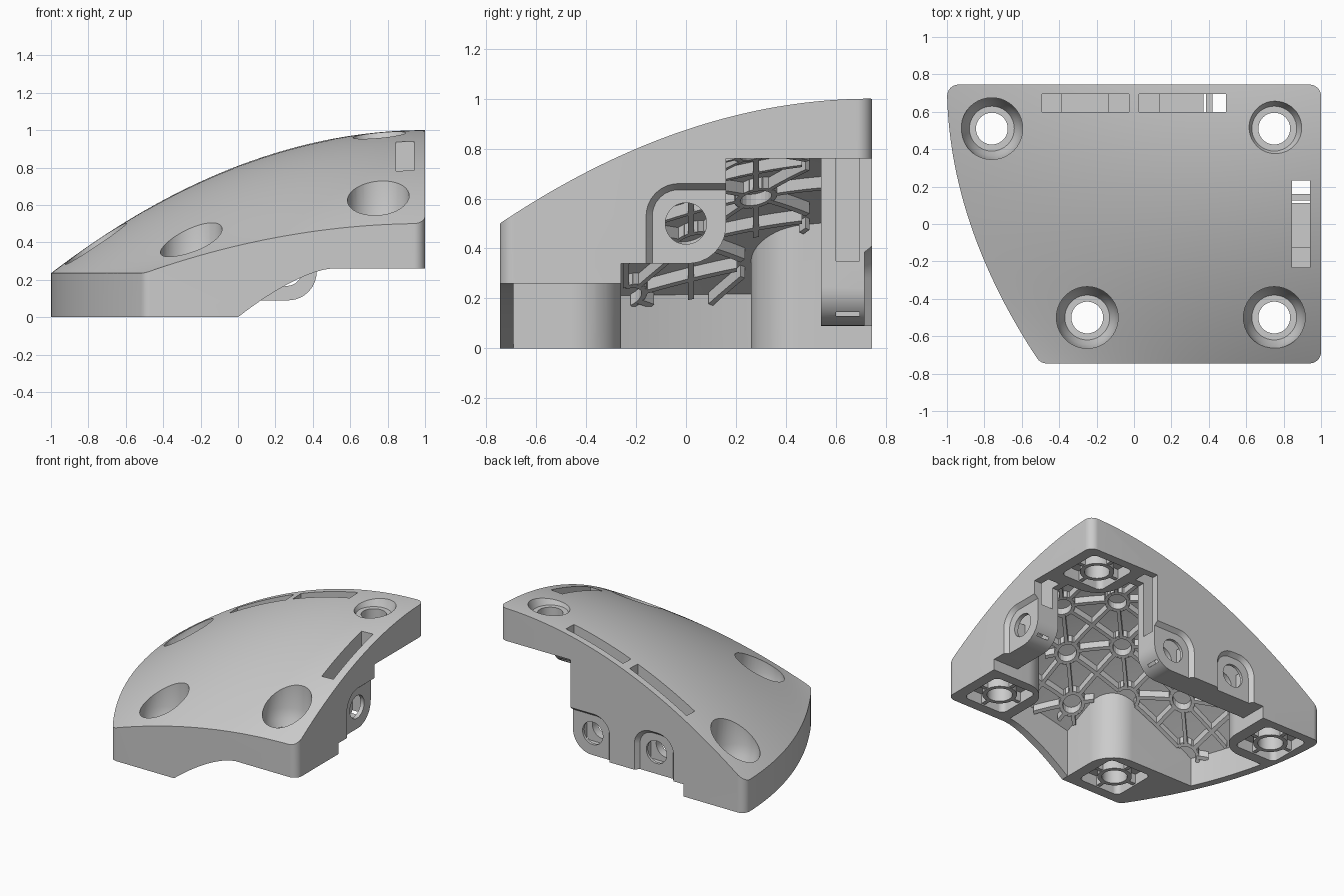
import bpy, bmesh, math
from mathutils import Vector as V

if "Cube" in bpy.data.objects:
    bpy.data.objects.remove(bpy.data.objects["Cube"])

HX, HY, RIM, SKIN = 1.0, 0.745, 0.235, 0.06
# screw posts: hole x, hole y, underside z, inner corner x, inner corner y
POSTS = [(-.76, .51, 0, -.5, .26), (.75, .51, .76, .5, .26),
         (-.25, -.5, 0, 0, -.26), (.75, -.5, .26, .5, -.26)]


def left_x(y):
    return -1 + .225 * (HY - y) ** 2


def top_z(x, y):
    zr = 1 - .225 * (HY - y) ** 2
    return zr - (zr - RIM) * ((1 - x) / (1 - left_x(y))) ** 2


def make(name, verts, faces):
    bm = bmesh.new()
    vs = [bm.verts.new(v) for v in verts]
    for f in faces:
        bm.faces.new([vs[i] for i in f])
    bmesh.ops.recalc_face_normals(bm, faces=bm.faces)
    me = bpy.data.meshes.new(name)
    bm.to_mesh(me)
    bm.free()
    ob = bpy.data.objects.new(name, me)
    bpy.context.collection.objects.link(ob)
    return ob


def fillet(pts, n=8):
    """Polygon of (x, y[, radius]) to a list of points with round corners."""
    out = []
    for i, q in enumerate(pts):
        p = V(q[:2])
        r = q[2] if len(q) > 2 else 0
        if not r:
            out.append(p)
            continue
        a = (V(pts[i - 1][:2]) - p).normalized()
        b = (V(pts[(i + 1) % len(pts)][:2]) - p).normalized()
        half = a.angle(b) / 2
        c = p + (a + b).normalized() * r / math.sin(half)
        t = r / math.tan(half)
        s, e = p + a * t - c, p + b * t - c
        out += [c + s.lerp(e, k / n).normalized() * r for k in range(n + 1)]
    return out


def prism(name, pts, axis, lo, hi, far=None):
    at = {'z': lambda p, t: (p[0], p[1], t), 'y': lambda p, t: (p[0], t, p[1]),
          'x': lambda p, t: (t, p[0], p[1])}[axis]
    n = len(pts)
    verts = [at(p, lo) for p in pts] + [at(p, hi) for p in (far or pts)]
    faces = [range(n), range(n, 2 * n)]
    faces += [(i, (i + 1) % n, (i + 1) % n + n, i + n) for i in range(n)]
    return make(name, verts, faces)


def box(name, x0, x1, y0, y1, z0, z1):
    return prism(name, [(x0, y0), (x1, y0), (x1, y1), (x0, y1)], 'z', z0, z1)


def circle(cx, cy, r, n=40):
    return [(cx + r * math.cos(2 * math.pi * i / n), cy + r * math.sin(2 * math.pi * i / n)) for i in range(n)]


def lathe(name, cx, cy, prof, n=40):
    verts = [(x, y, z) for r, z in prof for x, y in circle(cx, cy, r, n)]
    m = len(prof)
    faces = [(j * n + i, j * n + (i + 1) % n, (j + 1) * n + (i + 1) % n, (j + 1) * n + i)
             for j in range(m - 1) for i in range(n)]
    return make(name, verts, faces + [range(n), range((m - 1) * n, m * n)])


def boolean(ob, cutter, op='DIFFERENCE'):
    cutter.hide_render = True
    mod = ob.modifiers.new('cut', 'BOOLEAN')
    mod.operation, mod.solver, mod.object = op, 'EXACT', cutter
    bpy.context.view_layer.objects.active = ob
    bpy.ops.object.modifier_apply(modifier=mod.name)
    bpy.data.objects.remove(cutter)


def outline(left, front, right, back, r):
    y0, y1 = -HY + front, HY - back
    pts = [(left_x(y0) + left, y0, r), (HX - right, y0, r), (HX - right, y1, r), (left_x(y1) + left, y1, r)]
    ys = [y1 - .09 + (y0 - y1 + .18) * k / 24 for k in range(25)]
    return fillet(pts + [(left_x(y) + left, y) for y in ys])


def dome(name, drop, n=44):
    """Solid under the curved top, sunk by drop."""
    verts = []
    for low in (0, 1):
        for j in range(n + 1):
            y = -.8 + 1.6 * j / n
            for i in range(n + 1):
                x = left_x(y) - .08 + (1.13 - left_x(y)) * i / n
                verts.append((x, y, -1 if low else top_z(x, y) - drop))
    w, h = n + 1, (n + 1) ** 2
    grid = [(j * w + i, j * w + i + 1, (j + 1) * w + i + 1, (j + 1) * w + i) for j in range(n) for i in range(n)]
    rim = ([i for i in range(n)] + [j * w + n for j in range(n)]
           + [n * w + n - i for i in range(n)] + [(n - j) * w for j in range(n)])
    faces = grid + [[a + h for a in f] for f in grid]
    faces += [(a, b, b + h, a + h) for a, b in zip(rim, rim[1:] + rim[:1])]
    return make(name, verts, faces)


# outer body under the curved top
body = prism('cover_shell', outline(0, 0, 0, 0, .06), 'z', 0, 1.3)
boolean(body, dome('dome', 0), 'INTERSECT')

# hollow inside, leaving the walls and screw posts
cavity = prism('cavity', outline(.06, .055, .205, .205, .03), 'z', -.2, 1.3)
boolean(cavity, dome('dome_inner', SKIN), 'INTERSECT')
for hx, hy, zb, cx, cy in POSTS:
    ox, oy = math.copysign(1.4, hx), math.copysign(1.3, hy)
    post = prism('post', fillet([(cx, cy, .2), (ox, cy), (ox, oy), (cx, oy)], 14), 'z', -.5, 1.5)
    boolean(cavity, post)
boolean(body, cavity)

# stepped lower edges of front, right and back walls
arch = [(.5 * k / 12, .26 * (1 - (1 - k / 12) ** 1.5)) for k in range(13)]
boolean(body, prism('front_cut', arch + [(1.2, .26), (1.2, -.3), (0, -.3)], 'y', -.9, -.259))
boolean(body, prism('right_cut', fillet([(-.26, -.3), (-.26, .34), (.16, .34, .15), (.16, .76),
                                         (.9, .76), (.9, -.3)]), 'x', .42, 1.2))
boolean(body, prism('back_cut', fillet([(-.5, -.3), (-.5, .09), (.42, .09, .15), (.42, .76),
                                        (1.2, .76), (1.2, -.3)]), 'y', .535, .9))


# joining tabs: chamfered recess, insert slot from above and cross hole
def tab_outline(a, z, inset, is_open):
    hi = a + .22 if is_open else a + .16 - inset
    lo, top = a - .16 + inset, z + .16 - inset
    return fillet([(lo, z - .4), (hi, z - .4), (hi, top, 0 if is_open else .13 - inset), (lo, top, .13 - inset)])


for axis, a, z, wall, is_open in (('x', 0, .5, HX, True), ('y', .26, .25, HY, True), ('y', -.26, .25, HY, False)):
    # the recess runs out through the wall face so the chamfer stays clean
    boolean(body, prism('recess', tab_outline(a, z, .025, is_open), axis, wall - .03, wall + .01,
                        tab_outline(a, z, -.008, is_open)))
    s0, s1 = (.845, .94) if axis == 'x' else (.6, .695)
    for half, low in ((.232, z + .1), (.125, z - .12)):
        if axis == 'x':
            slot = box('slot', s0, s1, a - half, a + half, low, 1.3)
        else:
            slot = box('slot', a - half, a + half, s0, s1, low, 1.3)
        boolean(body, slot)
    boolean(body, prism('cross_hole', circle(a, z, .083), axis, .4 if axis == 'y' else .7, 1.1))

# screw bores from above, pockets from below
for hx, hy, zb, cx, cy in POSTS:
    f = zb + .17
    boolean(body, lathe('bore', hx, hy, [(.085, zb - .3), (.085, f), (.12, f), (.145, f + .05),
                                         (.165, f + .12), (.165, 1.4)]))
    h = .17
    sq = fillet([(hx - h, hy - h, .04), (hx + h, hy - h, .04), (hx + h, hy + h, .04), (hx - h, hy + h, .04)])
    boolean(body, prism('pocket', sq, 'z', zb - .1, zb + .08))

# screw rings and struts inside the pockets
for k, (hx, hy, zb, cx, cy) in enumerate(POSTS):
    ring = prism('screw_ring_%d' % k, circle(hx, hy, .115), 'z', zb + .005, zb + .1)
    boolean(ring, prism('ring_hole', circle(hx, hy, .085), 'z', zb - .1, zb + .3))
    for i in range(4):
        c, s = math.cos(i * math.pi / 2), math.sin(i * math.pi / 2)
        p, q = V((hx + c * .11, hy + s * .11)), V((hx + c * .18, hy + s * .18))
        o = V((-s, c)) * .014
        prism('pocket_strut_%d_%d' % (k, i), [p - o, q - o, q + o, p + o], 'z', zb + .01, zb + .09)


# stiffening ribs under the skin: a lattice of rings joined by bars
def inside(x, y, m=0.0):
    if not (left_x(y) + .06 + m < x < .8 - m and -.69 + m < y < .54 - m):
        return False
    return not any((x - cx) * math.copysign(1, hx) > -m and (y - cy) * math.copysign(1, hy) > -m
                   for hx, hy, zb, cx, cy in POSTS)


verts, faces = [], []


def rib(p, q, w=.012, depth=.045):
    o = V((p.y - q.y, q.x - p.x)).normalized() * w
    b = len(verts)
    for d in (-.015, depth):
        verts.extend((c.x, c.y, top_z(c.x, c.y) - SKIN - d) for c in (p - o, q - o, q + o, p + o))
    faces.extend([b + i for i in f] for f in ((0, 1, 2, 3), (4, 5, 6, 7), (0, 1, 5, 4), (1, 2, 6, 5),
                                              (2, 3, 7, 6), (3, 0, 4, 7)))


for i in range(-5, 6):
    for j in range(-5, 6):
        n = V((.12 + .26 * (i + j), .02 + .26 * (j - i)))
        if inside(n.x, n.y, .02):
            c = [V(p) for p in circle(n.x, n.y, .075, 20)]
            for a, b in zip(c, c[1:] + c[:1]):
                if inside(a.x, a.y) and inside(b.x, b.y):
                    rib(a, b)
        for d in (V((.26, .26)), V((.26, -.26)), V((.52, 0)), V((0, .52))):
            s, e = n + d.normalized() * .075, n + d - d.normalized() * .075
            for k in range(6):
                a, b = s.lerp(e, k / 6), s.lerp(e, (k + 1) / 6)
                if inside(a.x, a.y) and inside(b.x, b.y):
                    rib(a, b)
make('stiffening_ribs', verts, faces)

# smooth curved faces, keep edges sharp
for ob in bpy.data.objects:
    ob.select_set(not ob.name.startswith('stiffening'))
bpy.context.view_layer.objects.active = body
bpy.ops.object.shade_smooth_by_angle(angle=math.radians(25))
